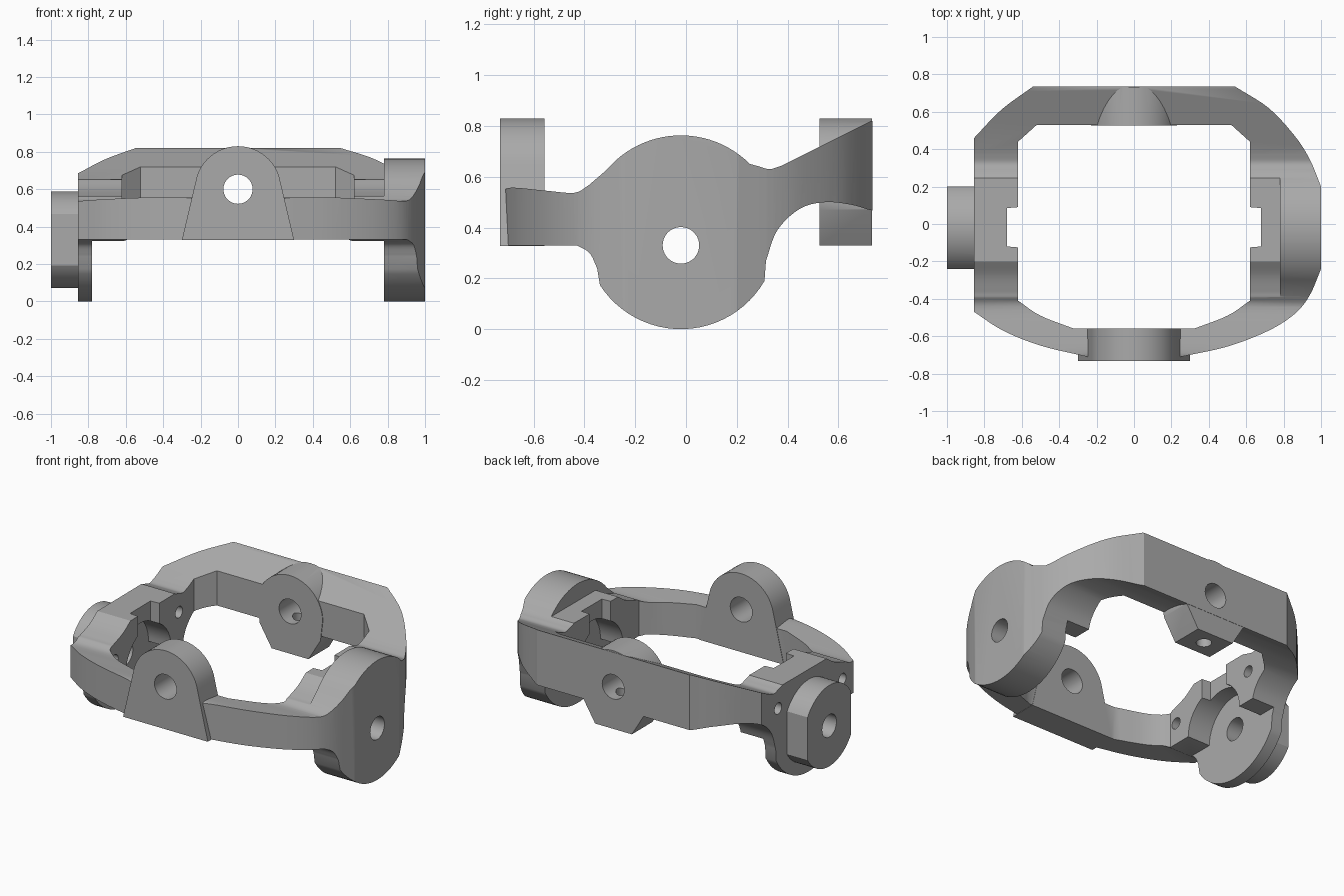
import bpy, bmesh, math
from mathutils import Vector

cube = bpy.data.objects.get("Cube")
if cube:
    bpy.data.objects.remove(cube, do_unlink=True)

grey = bpy.data.materials.new("machined grey")
grey.use_nodes = True
COLOUR = (0.4, 0.4, 0.4, 1)
grey.diffuse_color = COLOUR
for node in grey.node_tree.nodes:
    if node.type == 'BSDF_PRINCIPLED':
        node.inputs["Base Color"].default_value = COLOUR


def arc(cx, cy, r, start, end, steps=24):
    """Points along a circular arc, angles in degrees."""
    angles = [math.radians(start + (end - start) * i / steps) for i in range(steps + 1)]
    return [(cx + r * math.cos(a), cy + r * math.sin(a)) for a in angles]


def smooth(points, steps=5):
    """Flowing curve through the points."""
    p = [Vector(q) for q in points]
    p = [p[0] * 2 - p[1]] + p + [p[-1] * 2 - p[-2]]
    out = []
    for a, b, c, d in zip(p, p[1:], p[2:], p[3:]):
        for i in range(steps):
            t = i / steps
            v = (b * 2 + (c - a) * t + (a * 2 - b * 5 + c * 4 - d) * t ** 2
                 + (b * 3 - a - c * 3 + d) * t ** 3) / 2
            out.append(tuple(v))
    return out + [tuple(points[-1])]


def prism(name, outline, axis, lo, hi):
    """Extrude a closed outline along one axis."""
    place = {'x': lambda p, t: (t, p[0], p[1]),
             'y': lambda p, t: (p[0], t, p[1]),
             'z': lambda p, t: (p[0], p[1], t)}[axis]
    bm = bmesh.new()
    rings = [[bm.verts.new(place(p, t)) for p in outline] for t in (lo, hi)]
    n = len(outline)
    bm.faces.new(rings[0])
    bm.faces.new(rings[1])
    for i in range(n):
        j = (i + 1) % n
        bm.faces.new((rings[0][i], rings[0][j], rings[1][j], rings[1][i]))
    bmesh.ops.recalc_face_normals(bm, faces=bm.faces)
    mesh = bpy.data.meshes.new(name)
    bm.to_mesh(mesh)
    bm.free()
    mesh.materials.append(grey)
    obj = bpy.data.objects.new(name, mesh)
    bpy.context.collection.objects.link(obj)
    return obj


def rod(name, centre, r, axis, lo, hi):
    return prism(name, arc(*centre, r, 0, 350, 35), axis, lo, hi)


def combine(target, tool, operation):
    mod = target.modifiers.new("combine", 'BOOLEAN')
    mod.operation = operation
    mod.solver = 'EXACT'
    mod.object = tool
    bpy.context.view_layer.objects.active = target
    bpy.ops.object.modifier_apply(modifier=mod.name)
    bpy.data.objects.remove(tool, do_unlink=True)


# Ring outline in plan
right_edge = (smooth([(.54, .735), (.72, .62), (.86, .47), (.94, .345), (1, .2)])
              + smooth([(1, -.24), (.94, -.38), (.86, -.48), (.72, -.57), (.5, -.655), (.25, -.71)]))
left_edge = (smooth([(-.25, -.71), (-.5, -.65), (-.7, -.57), (-.855, -.47)])
             + smooth([(-.855, .46), (-.71, .61), (-.54, .735)]))
ring = prism("gimbal_ring", right_edge + left_edge, 'z', -.1, 1)

# Side silhouette: low front bar, round side lobes, rising back bar
front_top = smooth([(-.745, .50), (-.72, .535), (-.69, .557), (-.55, .545), (-.44, .537), (-.385, .565)])
back_top = smooth([(.29, .64), (.33, .63), (.38, .645)]) + [(.73, .82), (.75, .82), (.75, .465)]
back_under = smooth([(.72, .47), (.65, .49), (.55, .50), (.45, .475), (.36, .39), (.315, .27)])
front_under = smooth([(-.35, .24), (-.38, .3), (-.43, .33)]) + [(-.745, .33)]
silhouette = (front_top + arc(-.02, .38, .383, 140, 45) + back_top
              + back_under + arc(-.02, .38, .38, -30, -147) + front_under)
combine(ring, prism("side_cutter", silhouette, 'x', -1.3, 1.3), 'INTERSECT')

# Inner opening with a notch at each side
half = [(.52, .53), (.62, .44), (.62, .09), (.68, .085), (.68, -.12), (.62, -.125)]
half += smooth([(.62, -.41), (.5, -.49), (.32, -.56)])
opening = half + [(-x, y) for x, y in reversed(half)]
combine(ring, prism("opening_cutter", opening, 'z', -.3, 1.3), 'DIFFERENCE')

# Lower the ledges beside the right lobe, and the whole left side
ledge = [(-.47, 1.1), (-.47, .56)] + smooth([(-.38, .563), (-.28, .6), (-.2, .652)])
ledge += [(.34, .655), (.34, 1.1)]
combine(ring, prism("ledge_cutter", ledge, 'x', -1.3, .78), 'DIFFERENCE')

# Clear the inside of both lobes under the ledges
clearance = [(-.5, -.2), (-.5, .322)] + arc(-.02, .322, .23, 180, 0) + [(.36, .322), (.36, -.2)]
combine(ring, prism("clearance_cutter", clearance, 'x', -.78, .78), 'DIFFERENCE')

# Front lug, back lug and flat-sided pivot boss
front_lug = [(-.3, .328), (.3, .328)] + arc(0, .6, .23, 10, 170)
combine(ring, prism("front_lug", front_lug, 'y', -.733, -.558), 'UNION')
back_lug = [(-.13, .33), (.13, .33), (.215, .47)] + arc(0, .6, .23, 0, 180) + [(-.215, .47)]
combine(ring, prism("back_lug", back_lug, 'y', .526, .733), 'UNION')
boss = arc(-.02, .33, .259, 32, 148) + arc(-.02, .33, .259, 212, 328)
combine(ring, prism("pivot_boss", boss, 'x', -1, -.84), 'UNION')

# Bores and screw holes
holes = [
    ("side_bore", (-.02, .33), .072, 'x', -1.3, 1.3),
    ("lug_bore", (0, .6), .078, 'y', -1.3, 1.3),
    ("pin_hole", (0, .63), .045, 'z', 0, .6),
    ("back_screw_hole", (.29, .52), .036, 'x', -1.1, -.5),
    ("front_screw_hole", (-.36, .46), .036, 'x', -1.1, -.5),
]
for hole in holes:
    combine(ring, rod(*hole), 'DIFFERENCE')

# Crisp edges with smooth curved walls
bpy.ops.object.select_all(action='DESELECT')
ring.select_set(True)
bpy.context.view_layer.objects.active = ring
bpy.ops.object.shade_smooth_by_angle(angle=math.radians(30))
